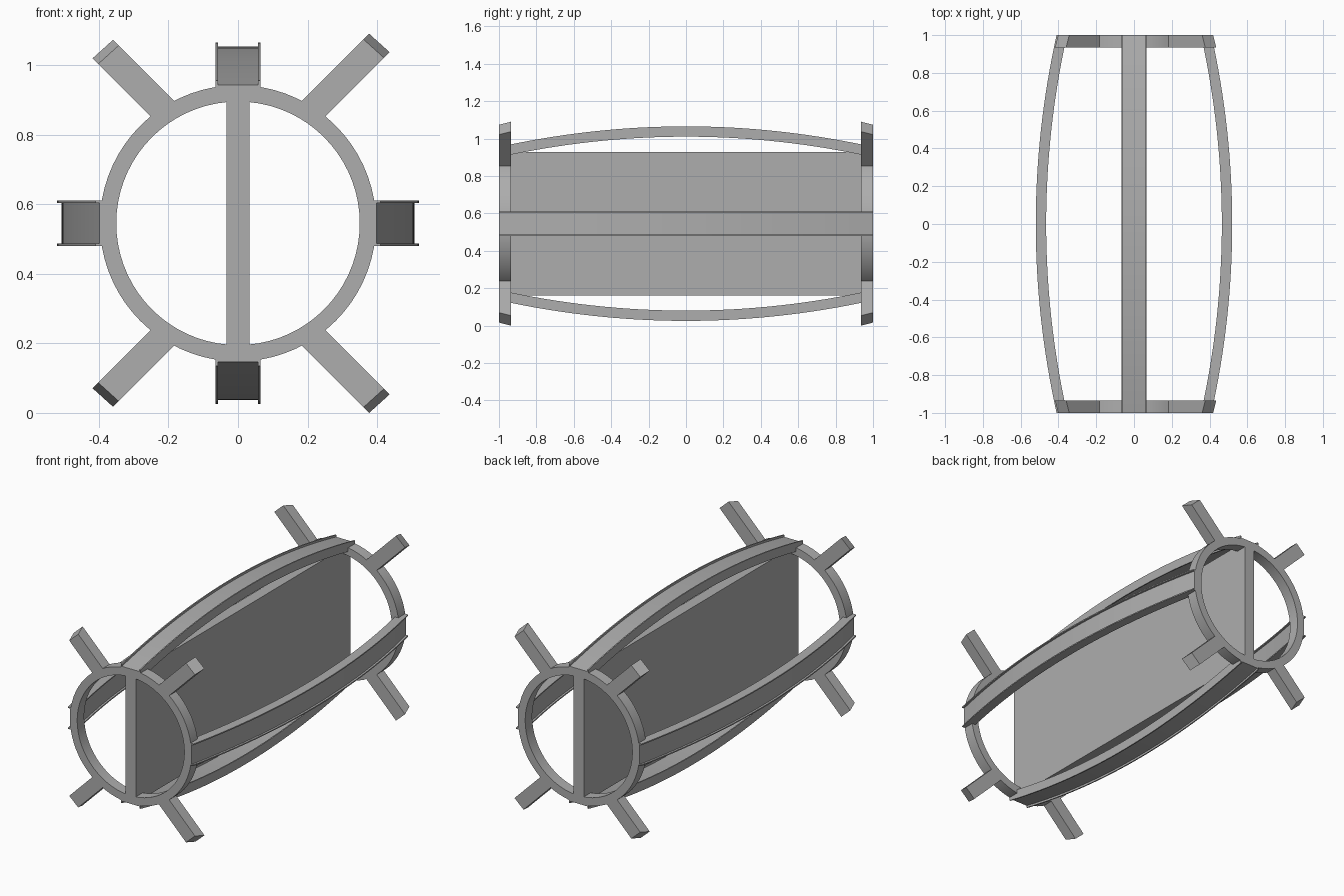
import bpy, bmesh, math

if "Cube" in bpy.data.objects:
    bpy.data.objects.remove(bpy.data.objects["Cube"])

CZ = 0.545            # height of the long axis
END, INNER = 1.0, 0.935   # y range of each end ring

grey = bpy.data.materials.new("plain grey")
grey.use_nodes = True
GREY = (0.42, 0.42, 0.42, 1)
grey.diffuse_color = GREY
grey.node_tree.nodes["Principled BSDF"].inputs["Base Color"].default_value = GREY


def finish(name, bm):
    bmesh.ops.recalc_face_normals(bm, faces=bm.faces[:])
    mesh = bpy.data.meshes.new(name)
    bm.to_mesh(mesh)
    bm.free()
    mesh.materials.append(grey)
    for p in mesh.polygons:
        p.use_smooth = True
    mesh.set_sharp_from_angle(angle=math.radians(30))
    obj = bpy.data.objects.new(name, mesh)
    bpy.context.collection.objects.link(obj)
    return obj


def loft(bm, sections, closed=False):
    """Skin a list of equal-length closed sections."""
    rows = [[bm.verts.new(p) for p in s] for s in sections]
    n = len(rows[0])
    pairs = list(zip(rows, rows[1:]))
    if closed:
        pairs.append((rows[-1], rows[0]))
    for a, b in pairs:
        for i in range(n):
            j = (i + 1) % n
            bm.faces.new((a[i], a[j], b[j], b[i]))
    if not closed:
        bm.faces.new(rows[0])
        bm.faces.new(rows[-1])


# End rings
def ring(name, side):
    bm = bmesh.new()
    corners = [(0.35, INNER), (0.397, INNER), (0.397, END), (0.35, END)]
    steps = 72
    sections = []
    for k in range(steps):
        a = 2 * math.pi * k / steps
        sections.append([(r * math.cos(a), side * y, CZ + r * math.sin(a))
                         for r, y in corners])
    loft(bm, sections, closed=True)
    finish(name, bm)


# Diagonal legs, offset from the diagonal, with bevelled tips
def leg(name, sx, sy, sz):
    reach = 0.652 if sx > 0 else 0.627
    bm = bmesh.new()
    sections = []
    for y, tip in ((INNER, reach), (END, reach - 0.023)):
        outline = [(0.365, -0.119), (tip, -0.119), (tip + 0.004, -0.04), (0.365, -0.04)]
        sections.append([(sx * (u + v) / math.sqrt(2), sy * y,
                          CZ + sz * (u - v) / math.sqrt(2)) for u, v in outline])
    loft(bm, sections)
    finish(name, bm)


for end, sy in (("front", -1), ("back", 1)):
    ring(end + "_ring", sy)
    for across, sx in (("left", 1), ("right", -1)):
        for level, sz in (("upper", 1), ("lower", -1)):
            leg(f"{end}_{level}_{across}_leg", sx, sy, sz)

# Bowed beams with thin raised flanges either side of a web
W, F, LIP, DEPTH = 0.065, 0.058, 0.012, 0.055
H_SECTION = [(-W, 0), (-F, 0), (-F, -LIP), (F, -LIP), (F, 0), (W, 0),
             (W, -DEPTH), (F, -DEPTH), (F, LIP - DEPTH), (-F, LIP - DEPTH),
             (-F, -DEPTH), (-W, -DEPTH)]


def beam(name, angle):
    bm = bmesh.new()
    c, s = math.cos(angle), math.sin(angle)
    steps = 32
    sections = []
    for k in range(steps + 1):
        y = 2 * END * k / steps - END
        bow = 0.52 - 0.11 * y * y
        sections.append([((bow + d) * c - t * s, y, CZ + (bow + d) * s + t * c)
                         for t, d in H_SECTION])
    loft(bm, sections)
    finish(name, bm)


for i, place in enumerate(("left", "top", "right", "bottom")):
    beam(place + "_beam", i * math.pi / 2)

# Upright plate through the middle
bm = bmesh.new()
T, H = 0.033, 0.383
loft(bm, [[(x, y, CZ + z) for x, z in ((-T, -H), (T, -H), (T, H), (-T, H))]
          for y in (-END, END)])
finish("centre_plate", bm)
